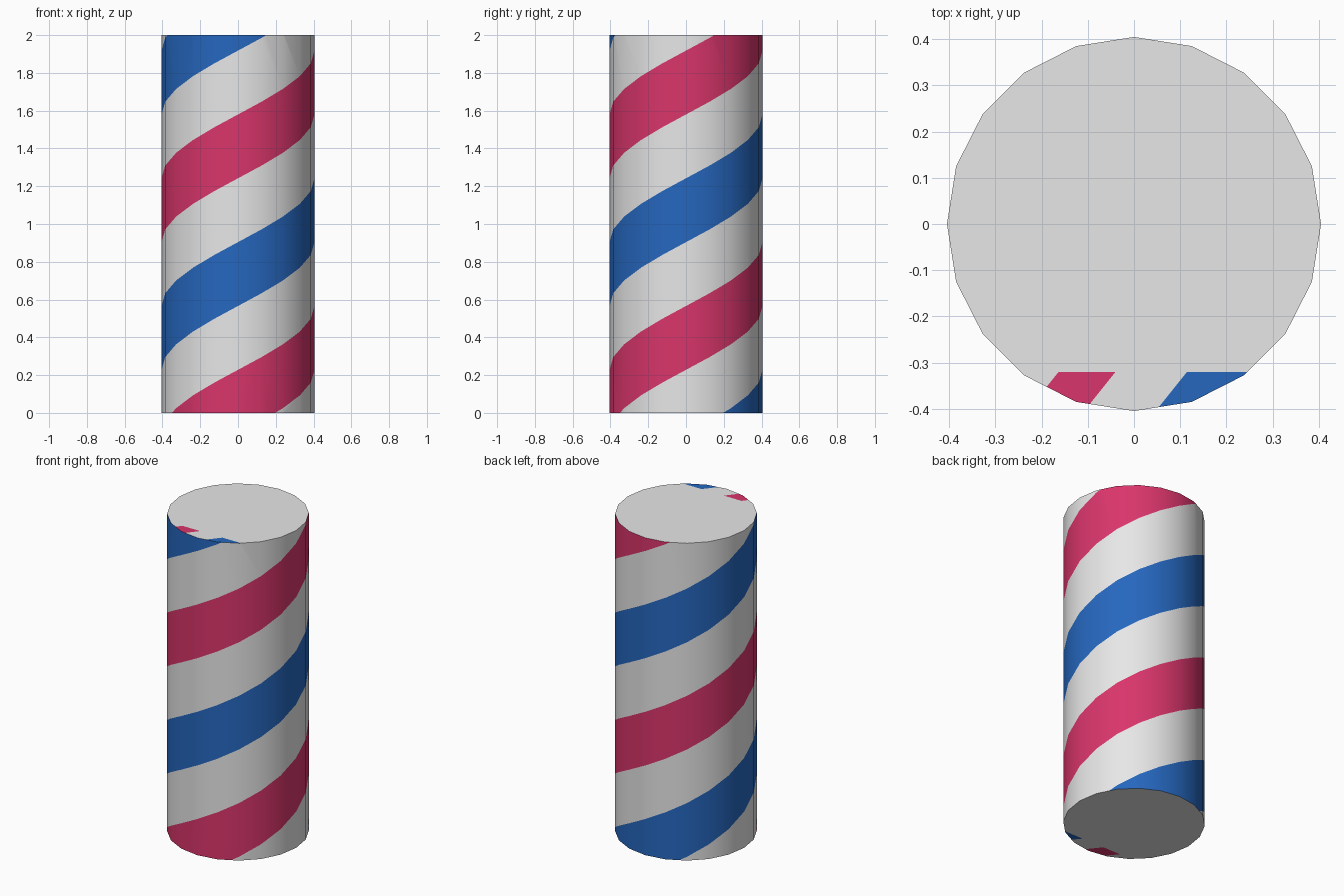
import bpy, bmesh, math

if "Cube" in bpy.data.objects:
    bpy.data.objects.remove(bpy.data.objects["Cube"])

SIDES, R, H = 20, 0.405, 2.0
BAND = 0.338          # height of one stripe; four stripes make one full turn
START = -0.11         # lower edge of the first red stripe at the front


def material(name, rgb):
    m = bpy.data.materials.new(name)
    m.diffuse_color = (*rgb, 1)
    m.use_nodes = True
    m.node_tree.nodes["Principled BSDF"].inputs["Base Color"].default_value = m.diffuse_color
    return m


WHITE, RED, BLUE = 0, 1, 2
mats = [material("white", (0.807, 0.807, 0.807)),
        material("crimson", (0.694, 0.036, 0.147)),
        material("blue", (0.019, 0.136, 0.521))]

bm = bmesh.new()

# Spiral striped wall: sheared strips around the pole, overshooting both ends
ks = range(-5, 8)
cols = []
for i in range(SIDES + 1):
    a = 2 * math.pi * i / SIDES
    cols.append([bm.verts.new((R * math.sin(a), -R * math.cos(a),
                               START + (k + 4 * i / SIDES) * BAND)) for k in ks])
for a, b in zip(cols, cols[1:]):
    for j in range(len(ks) - 1):
        f = bm.faces.new((a[j], b[j], b[j + 1], a[j + 1]))
        f.material_index = (RED, WHITE, BLUE, WHITE)[ks[j] % 4]
bmesh.ops.remove_doubles(bm, verts=bm.verts, dist=1e-4)


def cut(geom, co, no, **kw):
    return bmesh.ops.bisect_plane(bm, geom=geom, dist=1e-5, plane_co=co, plane_no=no, **kw)


def everything():
    return bm.verts[:] + bm.edges[:] + bm.faces[:]


# Trim the wall flat at the bottom and top
cut(everything(), (0, 0, 0), (0, 0, 1), clear_inner=True)
cut(everything(), (0, 0, H), (0, 0, 1), clear_outer=True)

# End caps, each with two small slanted colour patches at the front rim
Y0, SLANT = -0.32, 0.8
PATCHES = ((RED, -0.163, -0.04), (BLUE, 0.115, 0.26))
for z, s in ((H, SLANT), (0, -SLANT)):
    rim = [e for e in bm.edges if e.is_boundary
           and all(abs(v.co.z - z) < 1e-4 for v in e.verts)]
    bmesh.ops.edgeloop_fill(bm, edges=rim, mat_nr=WHITE)

    def cap():
        return [f for f in bm.faces if all(abs(v.co.z - z) < 1e-4 for v in f.verts)]

    def cap_geom(front):
        fs = [f for f in cap() if not front or f.calc_center_median().y < Y0]
        return list({v for f in fs for v in f.verts}) + list({e for f in fs for e in f.edges}) + fs

    cut(cap_geom(False), (0, Y0, z), (0, 1, 0))
    for _, lo, hi in PATCHES:
        for x in (lo, hi):
            cut(cap_geom(True), (x, Y0, z), (1, -s, 0))
    for f in cap():
        c = f.calc_center_median()
        u = c.x - s * (c.y - Y0)
        if c.y < Y0:
            for m, lo, hi in PATCHES:
                if lo < u < hi:
                    f.material_index = m
bmesh.ops.recalc_face_normals(bm, faces=bm.faces)

me = bpy.data.meshes.new("striped_pole")
bm.to_mesh(me)
bm.free()
for m in mats:
    me.materials.append(m)
pole = bpy.data.objects.new("striped_pole", me)
bpy.context.collection.objects.link(pole)
bpy.context.view_layer.objects.active = pole
pole.select_set(True)
bpy.ops.object.shade_smooth_by_angle(angle=math.radians(30))
